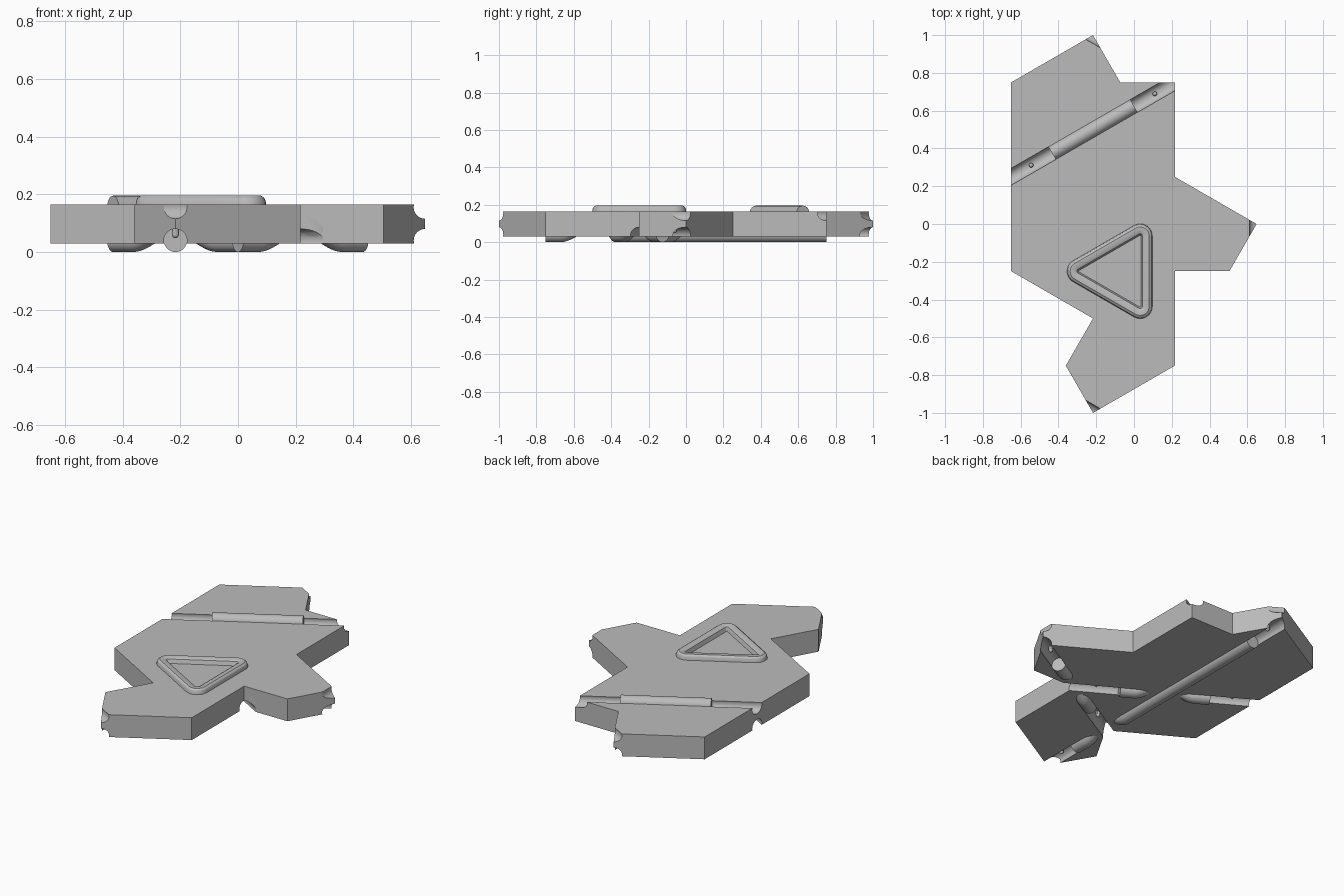
import bpy, bmesh, math
from mathutils import Vector, Matrix

cube = bpy.data.objects.get("Cube")
if cube:
    bpy.data.objects.remove(cube, do_unlink=True)

grey = bpy.data.materials.new("plain grey")
grey.use_nodes = True
grey.diffuse_color = (0.5, 0.5, 0.5, 1)
grey.node_tree.nodes["Principled BSDF"].inputs["Base Color"].default_value = (0.5, 0.5, 0.5, 1)

R = 0.04                      # rod and groove radius
BOTTOM, TOP = 0.03, 0.165     # slab faces
LOW, HIGH = 0.04, 0.155       # rod axis heights
END = 0.25                    # length of each open groove end

OUTLINE = [(-0.217, 1), (-0.65, 0.75), (-0.65, -0.25), (-0.217, -0.5), (-0.361, -0.75),
           (-0.217, -1), (0.216, -0.75), (0.216, -0.25), (0.505, -0.25), (0.649, 0),
           (0.216, 0.25), (0.216, 0.75), (-0.073, 0.75)]


def finish(name, bm):
    bmesh.ops.recalc_face_normals(bm, faces=bm.faces[:])
    mesh = bpy.data.meshes.new(name)
    bm.to_mesh(mesh)
    bm.free()
    mesh.materials.append(grey)
    ob = bpy.data.objects.new(name, mesh)
    bpy.context.collection.objects.link(ob)
    return ob


def prism(name, low, high):
    bm = bmesh.new()
    face = bm.faces.new([bm.verts.new((x, y, low)) for x, y in OUTLINE])
    new = bmesh.ops.extrude_face_region(bm, geom=[face])["geom"]
    bmesh.ops.translate(bm, vec=(0, 0, high - low),
                        verts=[v for v in new if isinstance(v, bmesh.types.BMVert)])
    return finish(name, bm)


def tube(name, path, sides=32):
    """Round bar through points that share one vertical plane."""
    bm = bmesh.new()
    run = path[-1] - path[0]
    side = Vector((-run.y, run.x, 0)).normalized()
    rings = []
    for p in path:
        ring = []
        for i in range(sides):
            a = math.tau * i / sides
            ring.append(bm.verts.new(p + side * R * math.cos(a) + Vector((0, 0, R * math.sin(a)))))
        rings.append(ring)
    for a, b in zip(rings, rings[1:]):
        for i in range(sides):
            j = (i + 1) % sides
            bm.faces.new((a[i], a[j], b[j], b[i]))
    bm.faces.new(rings[0])
    bm.faces.new(rings[-1])
    return finish(name, bm)


def boolean(ob, tool, operation):
    mod = ob.modifiers.new("cut", 'BOOLEAN')
    mod.operation, mod.solver, mod.object = operation, 'EXACT', tool
    bpy.context.view_layer.objects.active = ob
    bpy.ops.object.modifier_apply(modifier=mod.name)


def point(p, z):
    return Vector((p[0], p[1], z))


def pin(name, p, z, up):
    """Small domed peg standing in a groove end."""
    bm = bmesh.new()
    bmesh.ops.create_uvsphere(bm, u_segments=12, v_segments=8, radius=0.012,
                              matrix=Matrix.Translation(p + Vector((0, 0, z))))
    bmesh.ops.create_cone(bm, cap_ends=True, segments=12, radius1=0.012, radius2=0.012, depth=0.03,
                          matrix=Matrix.Translation(p + Vector((0, 0, z - up * 0.015))))
    return finish(name, bm)


# Rods: name, start, end, axis height, distance of the dip from the start
RODS = [("top_rod", (-0.65, 0.25), (0.216, 0.75), HIGH, None),
        ("long_bottom_rod", (-0.217, -1), (-0.217, 1), LOW, 0.5),
        ("cross_bottom_rod", (-0.65, 0.25), (0.216, -0.25), LOW, 0.5),
        ("side_bottom_rod", (-0.217, -0.5), (0.649, 0), LOW, 0.5)]

parts, rods, cutters = [], [], []
for name, start, end, z, dip in RODS:
    a, b = point(start, z), point(end, z)
    length, way = (b - a).length, (b - a).normalized()
    path = []
    steps = 60 if dip else 1
    for i in range(steps + 1):
        d = END + (length - 2 * END) * i / steps
        p = a + way * d
        if dip and abs(d - dip) < 0.17:
            p.z += 0.03 * (1 + math.cos(math.pi * (d - dip) / 0.17))
        path.append(p)
    rods.append(tube(name, path))
    cutters.append((name, tube("groove_cutter", [a - way * 0.13, a + way * END])))
    cutters.append((name, tube("groove_cutter", [b - way * END, b + way * 0.13])))
    up = 1 if z == HIGH else -1
    for i, spot in enumerate((a + way * 0.122, b - way * 0.122)):
        spot.z = 0
        parts.append(pin(f"{name}_pin_{i + 1}", spot, z - up * 0.02, up))

# Round notches at the three upper tips
for tip, angle in (((-0.217, 1), -30), ((0.649, 0), 90), ((-0.217, -1), -30)):
    way = Vector((math.cos(math.radians(angle)), math.sin(math.radians(angle)), 0)) * 0.15
    cutters.append(("tip", tube("notch_cutter", [point(tip, HIGH) - way, point(tip, HIGH) + way])))

# Slab, with grooves and notches cut out
slab = prism("slab", BOTTOM, TOP)
for _, cutter in cutters:
    boolean(slab, cutter, 'DIFFERENCE')

# Rods trimmed to the outline, and opened where another groove passes
trim = prism("outline_trim", -0.1, 0.3)
for rod in rods:
    boolean(rod, trim, 'INTERSECT')
    if rod.name != "top_rod":
        for owner, cutter in cutters:
            if owner not in (rod.name, "tip", "top_rod"):
                boolean(rod, cutter, 'DIFFERENCE')

for tool in [trim] + [c for _, c in cutters]:
    bpy.data.objects.remove(tool, do_unlink=True)

# Raised triangular rim with rounded outer corners
bm = bmesh.new()
middle, reach, arc = Vector((-0.075, -0.25, 0)), 0.215, 8
loops = []
for offset, z in ((0.065, 0.16), (0.064, 0.175), (0.059, 0.187), (0.048, 0.195),
                  (0.025, 0.195), (0.012, 0.188), (0.002, 0.16)):
    loop = []
    for corner in (60, 180, 300):
        c = math.radians(corner)
        base = middle + Vector((math.cos(c), math.sin(c), 0)) * reach
        for i in range(arc + 1):
            t = c + math.radians(-60 + 120 * i / arc)
            loop.append(bm.verts.new(base + Vector((offset * math.cos(t), offset * math.sin(t), z))))
    loops.append(loop)
for a, b in zip(loops, loops[1:] + loops[:1]):
    for i in range(len(a)):
        j = (i + 1) % len(a)
        bm.faces.new((a[i], a[j], b[j], b[i]))
rim = finish("triangle_rim", bm)

# Smooth the round surfaces, keep the edges sharp
bpy.ops.object.select_all(action='DESELECT')
for ob in [slab, rim] + rods + parts:
    ob.select_set(True)
bpy.context.view_layer.objects.active = slab
bpy.ops.object.shade_smooth_by_angle(angle=math.radians(30))
